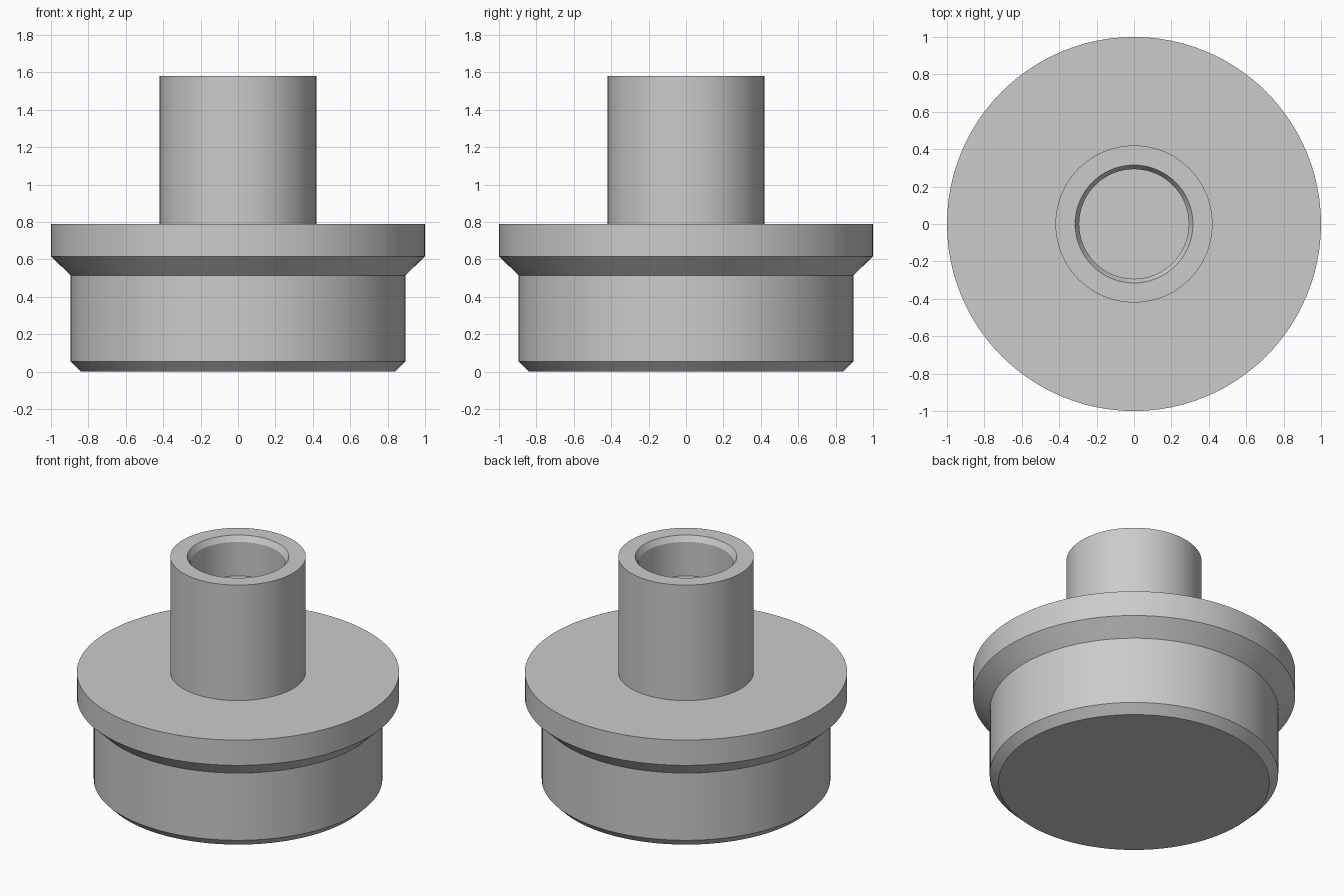
import bpy, bmesh, math

if "Cube" in bpy.data.objects:
    bpy.data.objects.remove(bpy.data.objects["Cube"])

SEGMENTS = 96

grey = bpy.data.materials.new("light grey")
grey.diffuse_color = (0.6, 0.6, 0.6, 1.0)
grey.use_nodes = True
grey.node_tree.nodes["Principled BSDF"].inputs["Base Color"].default_value = grey.diffuse_color

# Half section of the plug as (radius, height), from the base centre to the bore floor
profile = [
    (0.0, 0.0), (0.84, 0.0),          # flat base
    (0.895, 0.055), (0.895, 0.515),   # base chamfer and body
    (1.0, 0.617), (1.0, 0.79),        # flared flange
    (0.42, 0.79), (0.42, 1.58),       # stem
    (0.315, 1.58), (0.293, 1.543),    # chamfered bore mouth
    (0.293, 1.31), (0.0, 1.31),       # blind bore
]


def lathe(name, points, material):
    """Revolve a half section around z into a closed solid."""
    bm = bmesh.new()
    verts = [bm.verts.new((r, 0, z)) for r, z in points]
    edges = [bm.edges.new(pair) for pair in zip(verts, verts[1:])]
    bmesh.ops.spin(bm, geom=verts + edges, cent=(0, 0, 0), axis=(0, 0, 1),
                   angle=math.tau, steps=SEGMENTS, use_duplicate=False)
    bmesh.ops.remove_doubles(bm, verts=bm.verts, dist=1e-4)
    bmesh.ops.recalc_face_normals(bm, faces=bm.faces)
    mesh = bpy.data.meshes.new(name)
    bm.to_mesh(mesh)
    bm.free()
    mesh.materials.append(material)
    obj = bpy.data.objects.new(name, mesh)
    bpy.context.collection.objects.link(obj)
    return obj


plug = lathe("flanged_plug", profile, grey)

# Smooth round walls, crisp rims
bpy.context.view_layer.objects.active = plug
plug.select_set(True)
bpy.ops.object.shade_smooth_by_angle(angle=math.radians(25))
